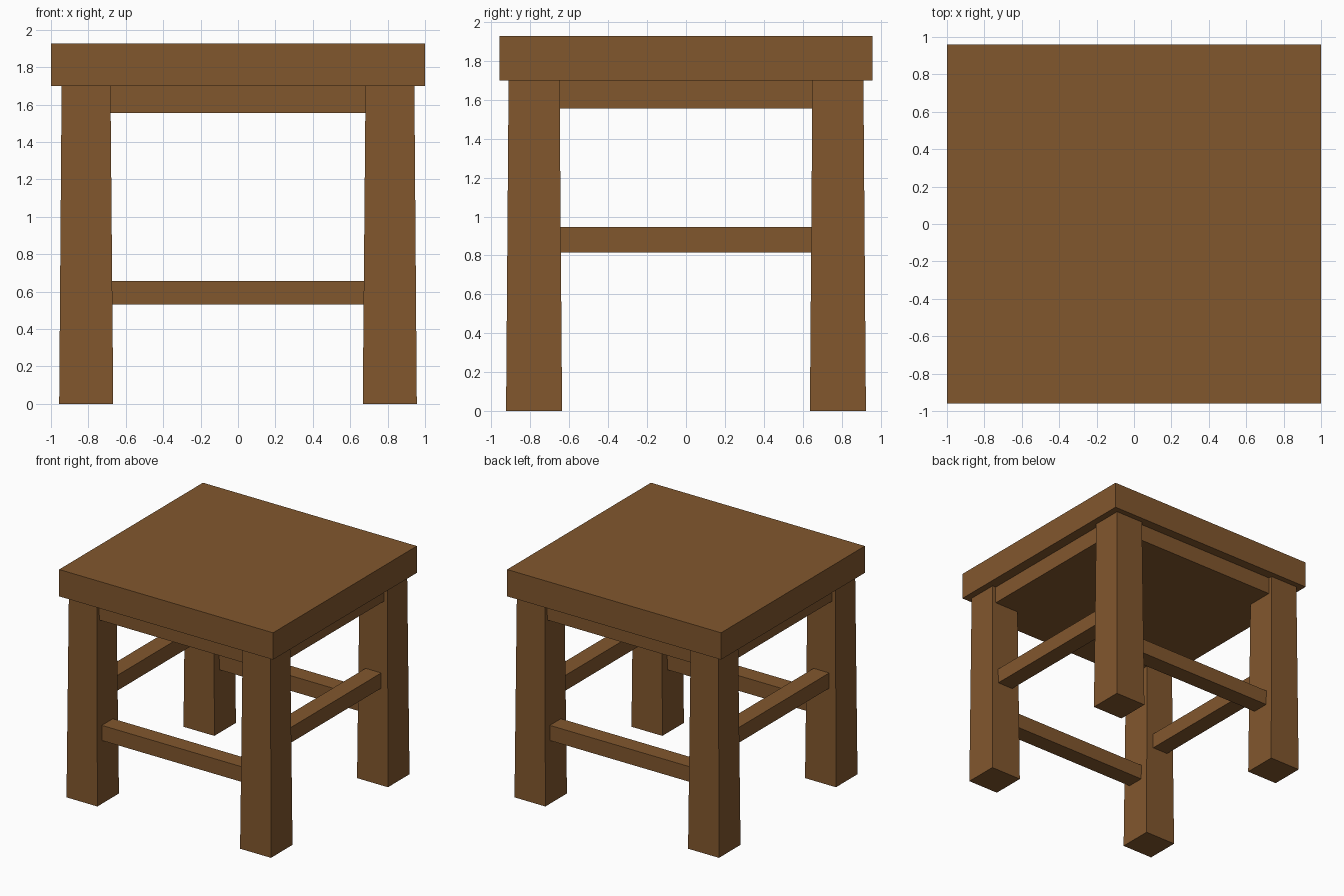
import bpy, bmesh

if "Cube" in bpy.data.objects:
    bpy.data.objects.remove(bpy.data.objects["Cube"])

wood = bpy.data.materials.new("brown wood")
wood.diffuse_color = (0.222, 0.095, 0.027, 1)
wood.use_nodes = True
wood.node_tree.nodes["Principled BSDF"].inputs["Base Color"].default_value = wood.diffuse_color


def block(name, x, y, z, foot=None):
    """Box from (min, max) ranges; foot gives optional x, y ranges for the bottom."""
    bm = bmesh.new()
    bmesh.ops.create_cube(bm, size=1)
    for v in bm.verts:
        low = v.co.z < 0
        rx, ry = foot if (foot and low) else (x, y)
        v.co = (rx[v.co.x > 0], ry[v.co.y > 0], z[not low])
    me = bpy.data.meshes.new(name)
    bm.to_mesh(me)
    bm.free()
    me.materials.append(wood)
    ob = bpy.data.objects.new(name, me)
    bpy.context.collection.objects.link(ob)
    return ob


def side(s, a, b):
    """Range a..b mirrored to the side given by sign s."""
    return (a, b) if s > 0 else (-b, -a)


# Seat slab and the solid apron block beneath it
block("seat", (-1, 1), (-0.96, 0.96), (1.70, 1.927))
block("apron", (-0.91, 0.91), (-0.88, 0.88), (1.555, 1.70))

# Legs, slightly wider at the floor
for sy, fb in ((-1, "front"), (1, "back")):
    for sx, lr in ((-1, "left"), (1, "right")):
        block(f"{fb}_{lr}_leg", side(sx, 0.682, 0.943), side(sy, 0.65, 0.912), (0, 1.70),
              (side(sx, 0.667, 0.956), side(sy, 0.637, 0.925)))

# Stretchers: low at front and back, higher on the sides
for s, fb, lr in ((-1, "front", "left"), (1, "back", "right")):
    block(f"{fb}_stretcher", (-0.69, 0.69), side(s, 0.71, 0.857), (0.53, 0.658))
    block(f"{lr}_stretcher", side(s, 0.742, 0.888), (-0.66, 0.66), (0.816, 0.945))
